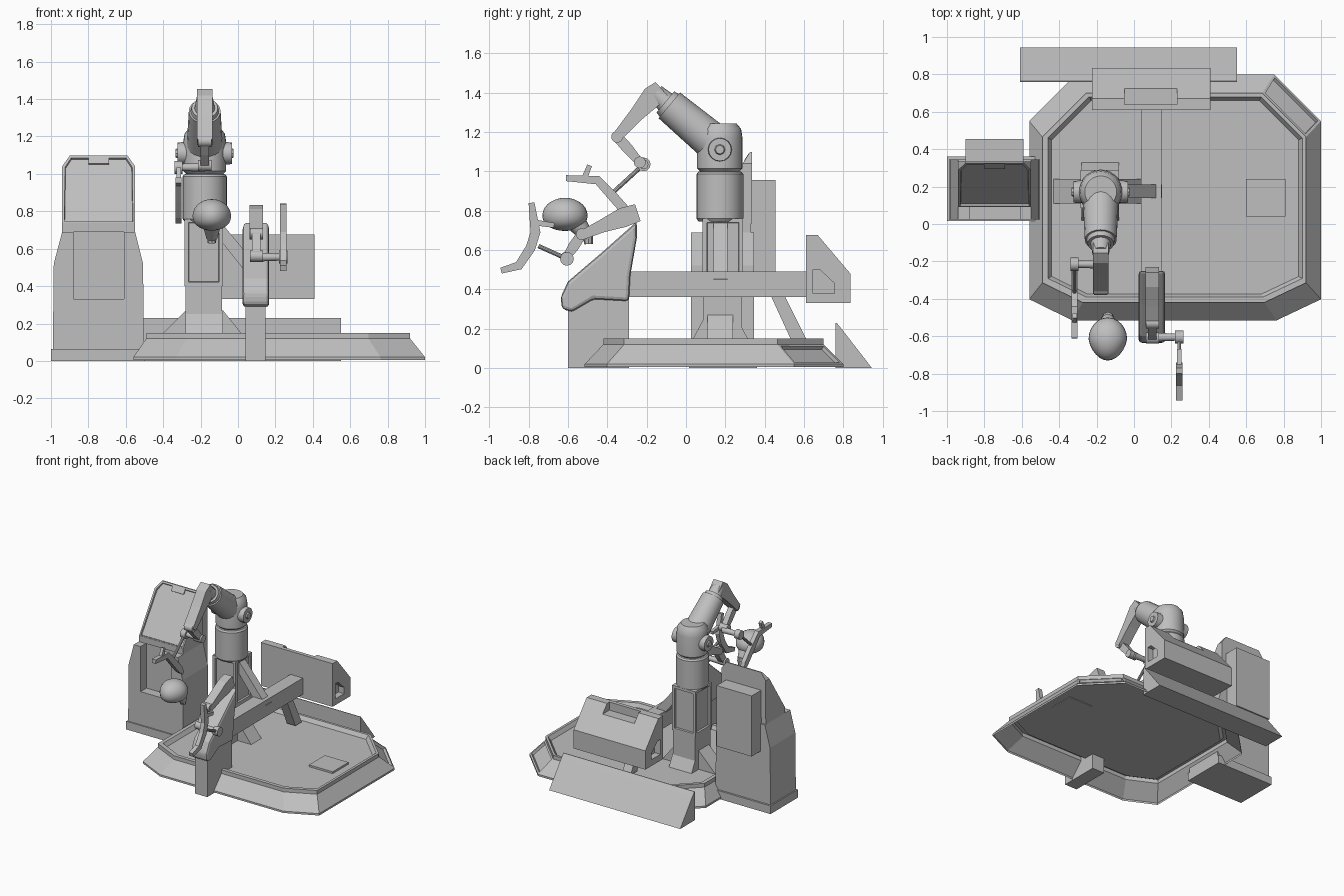
import bpy, bmesh, math
from mathutils import Vector, Matrix

if "Cube" in bpy.data.objects:
    bpy.data.objects.remove(bpy.data.objects["Cube"])

grey = bpy.data.materials.new("machine_grey")
grey.diffuse_color = (0.52, 0.52, 0.52, 1)
grey.use_nodes = True
grey.node_tree.nodes["Principled BSDF"].inputs["Base Color"].default_value = grey.diffuse_color


def finish(name, bm, smooth=False, recalc=True):
    if recalc:
        bmesh.ops.recalc_face_normals(bm, faces=bm.faces)
    me = bpy.data.meshes.new(name)
    bm.to_mesh(me)
    bm.free()
    me.materials.append(grey)
    ob = bpy.data.objects.new(name, me)
    bpy.context.collection.objects.link(ob)
    if smooth:
        bpy.ops.object.select_all(action='DESELECT')
        ob.select_set(True)
        bpy.context.view_layer.objects.active = ob
        bpy.ops.object.shade_smooth_by_angle(angle=math.radians(35))
    return ob


def loft(a, b):
    """Closed solid between two matching outlines."""
    bm = bmesh.new()
    va, vb = [bm.verts.new(p) for p in a], [bm.verts.new(p) for p in b]
    n = len(va)
    bm.faces.new(va)
    bm.faces.new(vb[::-1])
    for i in range(n):
        bm.faces.new((va[i], vb[i], vb[(i + 1) % n], va[(i + 1) % n]))
    bmesh.ops.recalc_face_normals(bm, faces=bm.faces)
    return bm


def inset(bm, test, width, depth):
    for f in [f for f in bm.faces if test(f)]:
        bmesh.ops.inset_region(bm, faces=[f], thickness=width, depth=0)
        bmesh.ops.inset_region(bm, faces=[f], thickness=0.003, depth=-depth)


def side_prism(name, pts, x0, x1):
    return finish(name, loft([(x0, y, z) for y, z in pts], [(x1, y, z) for y, z in pts]))


def front_prism(name, pts, y0, y1):
    return finish(name, loft([(x, y0, z) for x, z in pts], [(x, y1, z) for x, z in pts]))


def box(name, x0, x1, y0, y1, z0, z1):
    return side_prism(name, [(y0, z0), (y1, z0), (y1, z1), (y0, z1)], x0, x1)


def ribbon(name, pts, x0, x1):
    """Flat bar through (y, z, width) points."""
    left, right = [], []
    for i, (y, z, w) in enumerate(pts):
        a, b = pts[max(i - 1, 0)], pts[min(i + 1, len(pts) - 1)]
        d = Vector((b[0] - a[0], b[1] - a[1])).normalized() * w / 2
        left.append((y - d.y, z + d.x))
        right.append((y + d.y, z - d.x))
    return side_prism(name, left + right[::-1], x0, x1)


def tube(name, a, b, r0, r1, seg=20):
    a, b = Vector(a), Vector(b)
    bm = bmesh.new()
    rot = (b - a).to_track_quat('Z', 'Y').to_matrix().to_4x4()
    bmesh.ops.create_cone(bm, cap_ends=True, segments=seg, radius1=r0, radius2=r1,
                          depth=(b - a).length, matrix=Matrix.Translation((a + b) / 2) @ rot)
    return finish(name, bm, seg > 8)


def lathe(name, cx, cy, prof, seg=28):
    bm = bmesh.new()
    rings = [[bm.verts.new((cx + r * math.cos(2 * math.pi * i / seg),
                            cy + r * math.sin(2 * math.pi * i / seg), z)) for i in range(seg)]
             for r, z in prof]
    for a, b in zip(rings, rings[1:]):
        for i in range(seg):
            bm.faces.new((a[i], a[(i + 1) % seg], b[(i + 1) % seg], b[i]))
    bm.faces.new(rings[0][::-1])
    bm.faces.new(rings[-1])
    return finish(name, bm, True)


def cut(ob, cutter):
    cutter.hide_render = True
    cutter.hide_viewport = True
    m = ob.modifiers.new("cut", 'BOOLEAN')
    m.operation, m.solver, m.object = 'DIFFERENCE', 'EXACT', cutter


# Platform: open-bottomed octagonal shell with raised rim and sunken floor
def octagon(x0, x1, y0, y1, c, z):
    return [(x0 + c * .92, y0, z), (x1 - c * .95, y0, z), (x1, y0 + c * .45, z), (x1, y1 - c, z),
            (x1 - c, y1, z), (x0 + c, y1, z), (x0, y1 - c, z), (x0, y0 + c * .45, z)]


bm = bmesh.new()
rings = [[bm.verts.new(p) for p in octagon(*r)] for r in (
    (-.56, 1.0, -.515, .80, .25, .005), (-.56, 1.0, -.515, .80, .25, .02),
    (-.49, .92, -.42, .70, .235, .12), (-.49, .92, -.42, .70, .235, .15),
    (-.46, .90, -.39, .68, .22, .15), (-.44, .88, -.375, .66, .21, .12))]
for a, b in zip(rings, rings[1:]):
    for i in range(8):
        j = (i + 1) % 8
        bm.faces.new((a[i], a[j], b[j], b[i]))
bm.faces.new(rings[-1])
bm.normal_update()
inset(bm, lambda f: f.calc_center_median().x > .8 and f.calc_center_median().y > .6
      and f.calc_area() > .02 and .2 < f.normal.z < .9, .02, .02)
finish("platform", bm, recalc=False)
box("floor_hatch", .60, .81, .04, .24, .115, .135)

# Rear ramp
side_prism("rear_ramp", [(.76, .0), (.945, .0), (.79, .20), (.765, .23), (.76, .23)], -.61, .55)

# Pedestal with wedge feet and recessed panels
side_prism("pedestal_feet_long", [(.02, .12), (.10, .27), (.25, .27), (.33, .12)], -.28, -.08)
front_prism("pedestal_feet_wide", [(-.43, .12), (-.28, .27), (-.08, .27), (.04, .12)], .11, .24)
sq = [(-.285, .085), (-.08, .085), (-.08, .29), (-.285, .29)]
bm = loft([(x, y, .40) for x, y in sq], [(x, y, .76) for x, y in sq])
inset(bm, lambda f: abs(f.normal.z) < .1, .03, .015)
finish("pedestal_column", bm)
box("pedestal_neck", -.28, -.085, .09, .285, .12, .40)
front_prism("brace", [(-.09, .74), (-.09, .64), (.06, .45), (.15, .45)], .14, .21)

# Beam, rear leg and front post
box("beam", .037, .147, -.30, .63, .36, .49)
side_prism("beam_leg", [(.43, .37), (.50, .37), (.62, .13), (.54, .13)], .055, .13)
box("front_post", .04, .148, -.60, -.29, 0, .36)

# Rear equipment housing with side windows and top slot
housing = side_prism("rear_housing", [(.61, .33), (.835, .33), (.835, .48), (.67, .675), (.61, .675)],
                     -.225, .41)
window = [(.645, .38), (.755, .38), (.755, .43), (.68, .50), (.645, .50)]
cut(housing, side_prism("window_cutter_right", window, .36, .5))
cut(housing, side_prism("window_cutter_left", window, -.3, -.175))
cut(housing, box("slot_cutter", -.05, .23, .64, .74, .61, .8))

# Console: plinth, notched body, slanted screen, rear box
box("console_plinth", -1.0, -.5, .015, .36, 0, .065)
outline = [(-.99, .06), (-.985, .52), (-.94, .69), (-.55, .69), (-.508, .52), (-.502, .06)]
front_prism("console_body", outline, .10, .345)
front_prism("console_front", outline[:3] + [(-.88, .69), (-.88, .33), (-.61, .33), (-.61, .69)]
            + outline[3:], .025, .10)
box("console_ledge", -.94, -.55, .09, .33, .69, .74)
scr = [(-.94, .735), (-.55, .735), (-.55, 1.04), (-.59, 1.097), (-.90, 1.097), (-.94, 1.04)]
bm = loft([(x, .09 + (z - .735) * .65, z) for x, z in scr], [(x, .335, z) for x, z in scr])
inset(bm, lambda f: f.normal.y < -.5, .016, .012)
finish("console_screen", bm)
side_prism("screen_tab", [(.295, 1.055), (.318, 1.09), (.325, 1.085), (.302, 1.05)], -.80, -.69)
box("console_rear_box", -.90, -.59, .33, .455, .47, .955)

# Robot column and shoulder
CX, CY = -.178, .172
lathe("turret", CX, CY, [(.108, .745), (.119, .76), (.119, .985), (.11, .997), (.10, 1.0), (.10, 1.01)])
lathe("shoulder", CX, CY, [(.10, 1.0), (.115, 1.015), (.115, 1.17), (.108, 1.215), (.085, 1.243)])
for s, side in ((-1, "left"), (1, "right")):
    tube("shoulder_hub_" + side, (CX + s * .08, CY, 1.11), (CX + s * .145, CY, 1.11), .062, .058, 16)
    tube("shoulder_cap_" + side, (CX + s * .14, CY, 1.11), (CX + s * .155, CY, 1.11), .03, .022, 8)

# Upper arm and elbow
tube("upper_arm", (CX, .16, 1.13), (CX, -.085, 1.335), .098, .085)
tube("arm_collar", (CX, -.075, 1.327), (CX, -.105, 1.352), .078, .07)
tube("elbow_stub", (CX, -.10, 1.348), (CX, -.155, 1.40), .055, .045)


def gripper(tag, x, mirror_x, fore, wrist, rod, tool, prong, pod):
    """Forearm, wrist link, rod and forked tool."""
    ribbon("forearm_" + tag, fore, x - pod, x + pod)
    ribbon("wrist_" + tag, wrist, x - .022, x + .022)
    for i, (y, z, _) in enumerate((wrist[0], wrist[-1])):
        tube(f"joint_{tag}_{i}", (x - .035, y, z), (x + .035, y, z), .03, .03, 14)
    (y0, z0), (y1, z1) = rod
    tube("cross_link_" + tag, (x, y0, z0), (mirror_x, y0, z0), .024, .018, 12)
    tube("link_hub_" + tag, (mirror_x - .022, y0, z0), (mirror_x + .022, y0, z0), .035, .035, 12)
    tube("rod_" + tag, (mirror_x, y0, z0), (mirror_x, y1, z1), .011, .011, 10)
    ribbon("tool_" + tag, tool, mirror_x - .017, mirror_x + .017)
    ribbon("tool_prong_" + tag, prong, mirror_x - .012, mirror_x + .012)


gripper("upper", CX, -.318,
        [(-.125, 1.42, .09), (-.17, 1.38, .11), (-.25, 1.29, .075), (-.355, 1.17, .05)],
        [(-.35, 1.175, .05), (-.30, 1.12, .055), (-.235, 1.045, .04)],
        [(-.215, 1.035), (-.39, .875)],
        [(-.61, .965, .03), (-.45, .955, .045), (-.37, .87, .05), (-.29, .78, .05), (-.26, .74, .02)],
        [(-.52, .955, .03), (-.49, 1.03, .025)], .042)
gripper("lower", .098, .242,
        [(-.245, .79, .09), (-.32, .765, .10), (-.43, .72, .065), (-.54, .67, .045)],
        [(-.53, .68, .05), (-.57, .62, .055), (-.61, .56, .04)],
        [(-.605, .555), (-.75, .62)],
        [(-.94, .495, .03), (-.85, .52, .045), (-.79, .61, .05), (-.765, .69, .05), (-.785, .84, .03)],
        [(-.77, .74, .03), (-.67, .725, .025)], .036)

# Curved pod on the front post
pod = side_prism("curved_pod", [(-.63, .30), (-.637, .36), (-.60, .44), (-.53, .50), (-.43, .585),
                                (-.25, .745), (-.25, .66), (-.283, .47), (-.29, .34), (-.47, .35),
                                (-.58, .285)], .025, .167)
m = pod.modifiers.new("soft_edge", 'BEVEL')
m.width, m.segments = .018, 2

# Domed head with small grip
bm = bmesh.new()
bmesh.ops.create_uvsphere(bm, u_segments=24, v_segments=14, radius=1)
for v in bm.verts:
    if v.co.z < -.35:
        v.co.z = -.35 + (v.co.z + .35) * .8
    taper = 1 - .15 * max(0, -v.co.y)
    v.co = Vector((-.14 + v.co.x * .103 * taper, -.615 + v.co.y * .115, .775 + v.co.z * .09))
finish("domed_head", bm, True)
tube("head_neck", (-.14, -.55, .73), (-.14, -.495, .66), .05, .03, 14)
tube("head_grip", (-.14, -.50, .70), (-.14, -.495, .63), .03, .022, 8)
